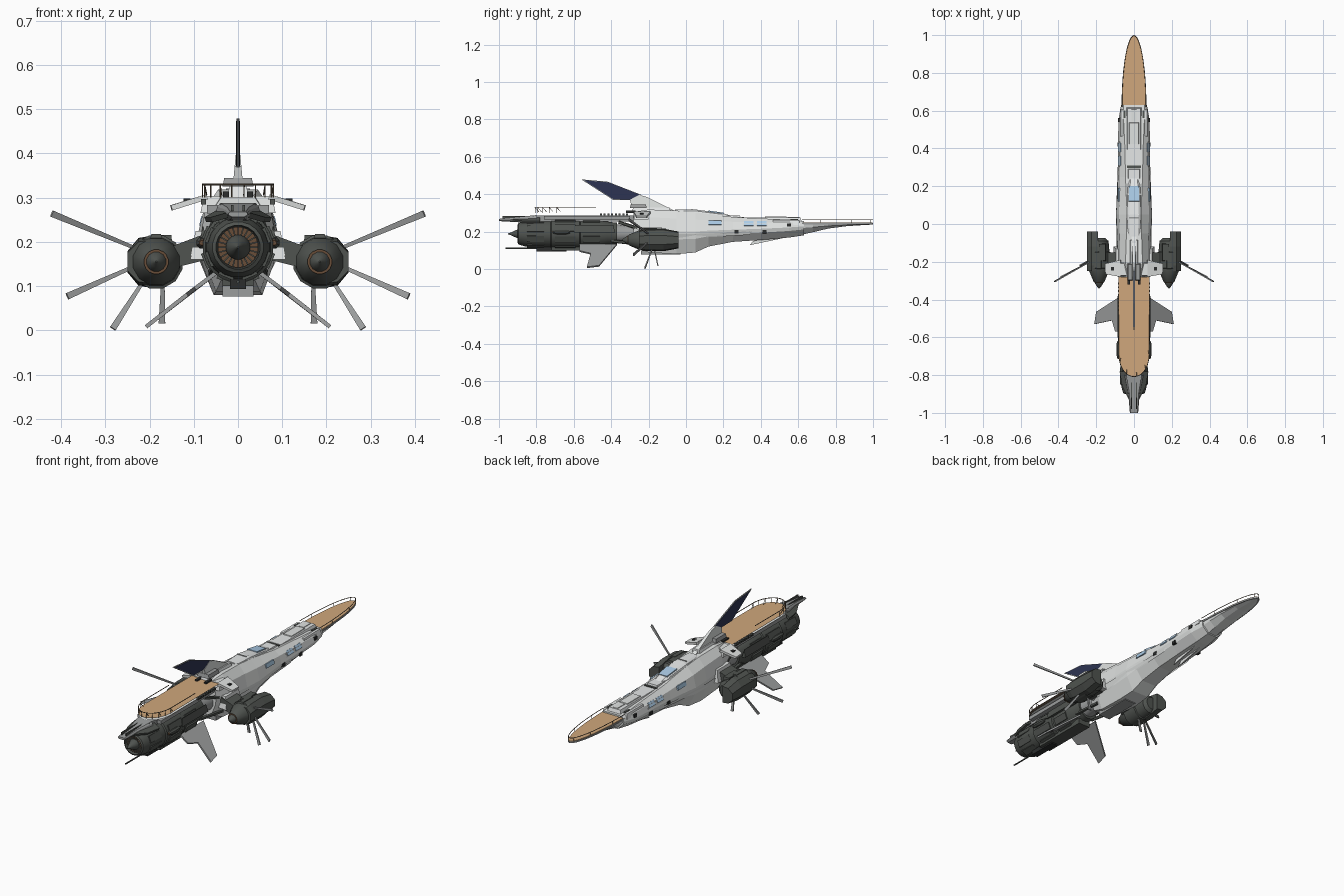
import bpy, bmesh, math
from mathutils import Vector as V
from mathutils.geometry import normal

if "Cube" in bpy.data.objects:
    bpy.data.objects.remove(bpy.data.objects["Cube"])

def mat(name, r, g, b):
    m = bpy.data.materials.new(name)
    m.diffuse_color = (r, g, b, 1)
    m.use_nodes = True
    m.node_tree.nodes["Principled BSDF"].inputs["Base Color"].default_value = m.diffuse_color
    return m

LIGHT = mat("light grey hull", .74, .76, .75)
PALE = mat("pale grey panel", .78, .80, .80)
MID = mat("mid grey metal", .33, .34, .34)
DARK = mat("dark engine grey", .08, .088, .08)
BLACK = mat("near black", .025, .027, .027)
TAN = mat("wood deck", .63, .39, .20)
BROWN = mat("brown rail", .16, .12, .08)
COPPER = mat("copper ring", .14, .075, .04)
NAVY = mat("navy panel", .026, .034, .085)
GLASS = mat("blue glass", .42, .62, .82)

def make(name, verts, faces, m, mirror=False, smooth=False):
    me = bpy.data.meshes.new(name)
    me.from_pydata([tuple(v) for v in verts], [], faces)
    bm = bmesh.new(); bm.from_mesh(me)
    bmesh.ops.recalc_face_normals(bm, faces=bm.faces)
    bm.to_mesh(me); bm.free()
    me.materials.append(m)
    ob = bpy.data.objects.new(name, me)
    bpy.context.collection.objects.link(ob)
    if smooth:
        bpy.context.view_layer.objects.active = ob
        ob.select_set(True)
        bpy.ops.object.shade_smooth_by_angle(angle=math.radians(32))
        ob.select_set(False)
    if mirror:
        mod = ob.modifiers.new("mirror", 'MIRROR')
        mod.use_mirror_merge = False
    return ob

def loft(name, rings, m, **kw):
    n = len(rings[0])
    verts = [p for r in rings for p in r]
    faces = [(i*n+j, i*n+(j+1) % n, (i+1)*n+(j+1) % n, (i+1)*n+j)
             for i in range(len(rings)-1) for j in range(n)]
    faces += [tuple(range(n)), tuple(range(len(verts)-n, len(verts)))]
    return make(name, verts, faces, m, **kw)

def box(name, x, y, z, m, mirror=False, cut=0.0):
    # cut tapers the top in y and x for a chamfered plate
    ring = lambda h, c: [(x[0]+c, y[0]+c, h), (x[1]-c, y[0]+c, h), (x[1]-c, y[1]-c, h), (x[0]+c, y[1]-c, h)]
    return loft(name, [ring(z[0], 0), ring(z[1], cut)], m, mirror=mirror)

def lathe(name, prof, cx, cz, m, n=16, mirror=False):
    rings = [[(cx+r*math.cos(2*math.pi*(k+.5)/n), y, cz+r*math.sin(2*math.pi*(k+.5)/n))
              for k in range(n)] for y, r in prof]
    return loft(name, rings, m, mirror=mirror, smooth=True)

def plate(name, pts, t, m, mirror=False):
    pts = [V(p) for p in pts]
    d = normal(pts[:3]) * t / 2
    return loft(name, [[p-d for p in pts], [p+d for p in pts]], m, mirror=mirror)

def rods(name, segs, r, m, mirror=False, n=5):
    verts, faces = [], []
    for a, b in segs:
        a, b = V(a), V(b)
        q = (b-a).to_track_quat('Z', 'Y')
        o = len(verts)
        for p in (a, b):
            verts += [p + q @ V((r*math.cos(2*math.pi*k/n), r*math.sin(2*math.pi*k/n), 0)) for k in range(n)]
        faces += [(o+k, o+(k+1) % n, o+n+(k+1) % n, o+n+k) for k in range(n)]
        faces += [tuple(range(o, o+n)), tuple(range(o+n, o+2*n))]
    return make(name, verts, faces, m, mirror=mirror)

def section(y, tw, zt, w, zm, bw, zb):
    half = [(tw, zt), (tw+(w-tw)*.72, zt-(zt-zm)*.38), (w, zm), (w*.93, zm-(zm-zb)*.35), (bw, zb)]
    return [(x, y, z) for x, z in half] + [(-x, y, z) for x, z in reversed(half)]

# main hull
loft("hull", [section(*s) for s in (
    (-.28, .035, .305, .065, .22, .035, .12), (-.2, .045, .318, .085, .21, .05, .088),
    (-.05, .04, .312, .09, .2, .055, .08), (.05, .04, .303, .095, .2, .05, .088),
    (.12, .04, .294, .092, .205, .045, .12), (.25, .045, .278, .085, .21, .04, .145),
    (.4, .048, .27, .084, .215, .04, .155), (.55, .055, .264, .083, .222, .035, .168),
    (.63, .055, .256, .068, .228, .03, .18))], LIGHT)

# nose: slim underside, deck and rail
def nose(inset, z, n=24):
    return [((.066-inset)*math.cos(math.pi*k/n), .62+(.38-inset)*math.sin(math.pi*k/n), z) for k in range(n+1)]
loft("nose_underside", [section(y, e, .243, e, .238, e*.4, zb) for y, e, zb in (
    (.58, .065, .175), (.68, .062, .197), (.76, .058, .216), (.86, .047, .229), (.95, .028, .235), (.99, .008, .237))], LIGHT)
plate("nose_rim", nose(0, .241), .008, MID)
plate("nose_deck", nose(.003, .245), .006, TAN)
r = nose(.002, .264)
rods("nose_rail", list(zip(r, r[1:])), .0018, BROWN)
rods("nose_rail_posts", [((x, y, .242), (x, y, .264)) for x, y, z in r[2:-1:4]], .0013, BROWN)

# hull plating, canopy and windows
box("upper_deck_panel", (-.042, .042), (.31, .62), (.25, .276), PALE, cut=.008)
box("upper_deck_hatch", (-.028, .028), (.42, .54), (.27, .28), LIGHT, cut=.004)
box("front_hatch", (-.016, .016), (.54, .61), (.27, .279), LIGHT, cut=.003)
box("deck_step", (-.036, .036), (.297, .309), (.25, .279), DARK)
box("mid_deck_panel", (-.035, .035), (.2, .295), (.26, .285), PALE, cut=.006)
loft("canopy_base", [section(y, w*.6, z, w, z-.02, w, z-.04) for y, w, z in (
    (-.06, .035, .318), (.05, .042, .318), (.19, .036, .3), (.24, .03, .285))], PALE)
plate("canopy_glass", [(-.029, .12, .309), (.029, .12, .309), (.026, .2, .2975), (-.026, .2, .2975)], .007, GLASS)
plate("canopy_frame", [(-.027, .03, .319), (.027, .03, .319), (.027, .036, .319), (-.027, .036, .319)], .004, MID)
plate("side_window_0", [(.084, .12, .236), (.084, .19, .236), (.079, .19, .258), (.079, .12, .258)], .008, GLASS, mirror=True)
for i, (y0, y1) in enumerate(((.31, .36), (.38, .43))):
    plate(f"side_window_{i+1}", [(.081, y0, .23), (.081, y1, .23), (.068, y1, .253), (.068, y0, .253)], .009, GLASS, mirror=True)
box("side_window_housing", (.055, .082), (.3, .44), (.22, .246), LIGHT, mirror=True, cut=.004)
box("shoulder_plate_front", (.045, .075), (.46, .61), (.235, .262), PALE, mirror=True, cut=.006)
box("shoulder_plate_rear", (.045, .086), (-.04, .09), (.2, .268), LIGHT, mirror=True, cut=.014)
for i, (x, y, z) in enumerate(((.084, .27, .2), (.083, .42, .2), (.08, .55, .235))):
    box(f"side_port_{i}", (x-.01, x+.004), (y-.011, y+.011), (z-.009, z+.009), BLACK, mirror=True)
box("deck_slots", (.046, .056), (.56, .6), (.255, .266), DARK, mirror=True)
plate("side_strake", [(.088, -.2, .185), (.094, .05, .185), (.088, .2, .19), (.083, .35, .2), (.08, .34, .185), (.085, .08, .17), (.08, -.2, .15)], .006, LIGHT, mirror=True)
plate("chin_fin", [(.015, .34, .127), (.015, .6, .182), (.015, .44, .165), (.015, .36, .15)], .006, LIGHT, mirror=True)
box("keel_plate", (-.035, .035), (-.24, -.03), (.077, .1), MID)

# dorsal fairing and fin
fair = ((-.05, .305), (-.21, .385), (-.25, .397), (-.3, .37), (-.29, .33), (-.2, .3))
loft("fin_fairing", [[(s*(.014 - (z-.3)*.09), y, z) for y, z in fair] for s in (-1, 1)], LIGHT)
box("fairing_foot", (-.026, .026), (-.29, -.08), (.3, .33), PALE, cut=.008)
box("fairing_block", (-.035, .035), (-.3, -.21), (.325, .345), MID, cut=.004)
fin = [V((0, y, z)) for y, z in ((-.56, .479), (-.42, .467), (-.24, .397), (-.26, .367), (-.39, .37))]
c = sum(fin, V()) / 5
plate("dorsal_fin", fin, .006, MID)
plate("dorsal_fin_panel", [c + (p-c)*.92 for p in fin], .009, NAVY)

# rear deck with rail
def stern(inset, z, n=18):
    w = .082-inset
    arc = [(w*math.cos(math.pi*k/n), -.69-(.12-inset)*math.sin(math.pi*k/n), z) for k in range(n+1)]
    return [(w, -.28, z), (w, -.48, z)] + arc + [(-w, -.48, z), (-w, -.28, z)]
plate("stern_deck_slab", stern(.002, .292), .02, LIGHT)
plate("stern_deck_rim", stern(0, .304), .006, BROWN)
plate("stern_deck", stern(.003, .306), .006, TAN)
r = stern(.002, .33)
rods("stern_rail", list(zip(r[1:], r[2:-1])), .002, BROWN)
rods("stern_rail_posts", [((x, y, .3), (x, y, .33)) for x, y, z in r[2:-2:2]], .0015, BROWN)
rods("stern_rail_braces", [((x*.94, y+.02, .306), (x, y, .328)) for x, y, z in r[2:-2:4]], .0015, BROWN)
for i in range(8):
    box(f"deck_vent_{i}", (.072, .084), (-.46+.02*i, -.45+.02*i), (.285, .297), DARK, mirror=True)
box("deck_support", (-.04, .04), (-.82, -.25), (.255, .286), MID)
box("deck_side_beam", (.045, .07), (-.76, -.3), (.264, .284), MID, mirror=True)

# tail boom
loft("tail_boom", [section(y, w*.8, zt, w, (zt+zb)/2, w*.6, zb) for y, w, zt, zb in (
    (-1, .022, .268, .256), (-.9, .03, .278, .25), (-.8, .05, .288, .245))], MID)
box("tail_boom_rib", (.01, .016), (-.98, -.8), (.262, .284), DARK, mirror=True)
plate("tail_cowl_strake", [(.025, -.93, .26), (.06, -.86, .25), (.074, -.78, .25), (.04, -.78, .27)], .012, DARK, mirror=True)

# main engine
lathe("engine_cowl", ((-.875, .03), (-.878, .047), (-.9, .05), (-.895, .058), (-.86, .068), (-.8, .073), (-.725, .074),
      (-.72, .08), (-.57, .08), (-.565, .075), (-.46, .076), (-.42, .066), (-.37, .06)), 0, .188, DARK, 20)
lathe("engine_intake_ring", ((-.885, .046), (-.885, .026), (-.87, .026), (-.87, .046)), 0, .188, COPPER, 24)
lathe("engine_spinner", ((-.952, .002), (-.935, .008), (-.91, .02), (-.89, .028), (-.87, .028)), 0, .188, DARK, 16)
for k in range(24):
    a = 2*math.pi*k/24
    u, v = V((math.cos(a), 0, math.sin(a))), V((-math.sin(a), 0, math.cos(a)))*.0016
    o = V((0, -.887, .188))
    plate(f"fan_blade_{k}", [o+u*.027-v, o+u*.045-v, o+u*.045+v, o+u*.027+v], .006, DARK)
for k in range(8):
    a = 2*math.pi*(k+.5)/8
    u, v = V((math.cos(a), 0, math.sin(a))), V((-math.sin(a), 0, math.cos(a)))*.018
    for j, (y0, y1, rr) in enumerate(((-.7, -.59, .079), (-.55, -.46, .076), (-.85, -.76, .069))):
        o = V((0, 0, .188)) + u*rr
        p, q = V((0, y0, 0)), V((0, y1, 0))
        plate(f"engine_panel_{k}_{j}", [o-v+p, o+v+p, o+v+q, o-v+q], .009, DARK)
lathe("engine_side_port", ((-.71, .008), (-.69, .014), (-.64, .014), (-.62, .008)), .081, .198, DARK, 8, mirror=True)
lathe("engine_side_port_cap", ((-.714, .006), (-.706, .009)), .081, .198, COPPER, 8, mirror=True)
box("engine_side_rail", (.07, .088), (-.6, -.38), (.195, .235), DARK, mirror=True, cut=.008)
lathe("engine_neck", ((-.4, .055), (-.33, .045), (-.24, .05)), 0, .19, MID, 12)
box("engine_belly", (-.035, .035), (-.72, -.4), (.1, .13), DARK)
box("gun_mount", (-.018, .018), (-.8, -.64), (.093, .125), BLACK)
rods("belly_gun", [((0, -.965, .11), (0, -.7, .11))], .004, DARK)
rods("neck_struts", [((.05, -.36, .25), (.07, -.2, .2)), ((.05, -.4, .15), (.06, -.22, .13))], .009, DARK, mirror=True)

# ventral wings
plate("ventral_wing", [(.05, -.37, .13), (.198, -.465, .016), (.208, -.53, .008), (.115, -.51, .081), (.097, -.57, .095), (.05, -.57, .13)], .009, MID, mirror=True)

# cross beam and drooping winglets
box("cross_beam", (-.085, .085), (-.28, -.2), (.265, .304), LIGHT, cut=.008)
plate("winglet", [(.07, -.28, .302), (.15, -.265, .277), (.152, -.21, .277), (.07, -.19, .302)], .012, LIGHT, mirror=True)
box("beam_port", (.107, .123), (-.247, -.228), (.285, .298), BLACK, mirror=True)
box("beam_block", (.02, .034), (-.32, -.27), (.3, .314), BLACK, mirror=True)
plate("pod_pylon", [(.07, -.2, .22), (.15, -.2, .19), (.15, -.2, .14), (.07, -.2, .16)], .1, DARK, mirror=True)
box("pylon_light_cover", (.06, .108), (-.255, -.12), (.16, .225), LIGHT, mirror=True, cut=.012)

# side engine pods
X, Z = .185, .155
lathe("pod_body", ((-.31, .024), (-.305, .03), (-.25, .054), (-.235, .056), (-.232, .062), (-.15, .062), (-.146, .057), (-.09, .052), (-.075, .035)), X, Z, DARK, 12, mirror=True)
lathe("pod_ring", ((-.312, .028), (-.312, .024), (-.3, .024), (-.3, .028)), X, Z, COPPER, 16, mirror=True)
lathe("pod_spinner", ((-.342, .002), (-.33, .012), (-.315, .022), (-.3, .025)), X, Z, DARK, 12, mirror=True)
loft("pod_outer_shell", [[(x, y, Z+s*h) for x, s in ((.19, 1), (.225, .9), (.25, .4), (.25, -.4), (.225, -.9), (.19, -1))]
     for y, h in ((-.25, .05), (-.22, .058), (-.12, .06), (-.04, .045))], DARK, mirror=True)
box("pod_inner_block", (.145, .19), (-.2, -.1), (.17, .216), DARK, mirror=True, cut=.006)
box("pod_top_plate", (.17, .2), (-.24, -.15), (.2, .218), DARK, mirror=True, cut=.004)

# pod blades sweeping out toward the front
for i, (p, q) in enumerate((((.235, -.2, .187), (.421, -.305, .264)), ((.232, -.2, .146), (.386, -.28, .077)),
                            ((.215, -.18, .11), (.283, -.22, .004)), ((.17, -.17, .11), (.172, -.15, .016)))):
    p, q = V(p), V(q)
    w = V((-(q-p).z, 0, (q-p).x)).normalized()
    plate(f"pod_blade_{i}", [p-w*.004, p+w*.004, q+w*.0075, q-w*.0075], .006, MID, mirror=True)
